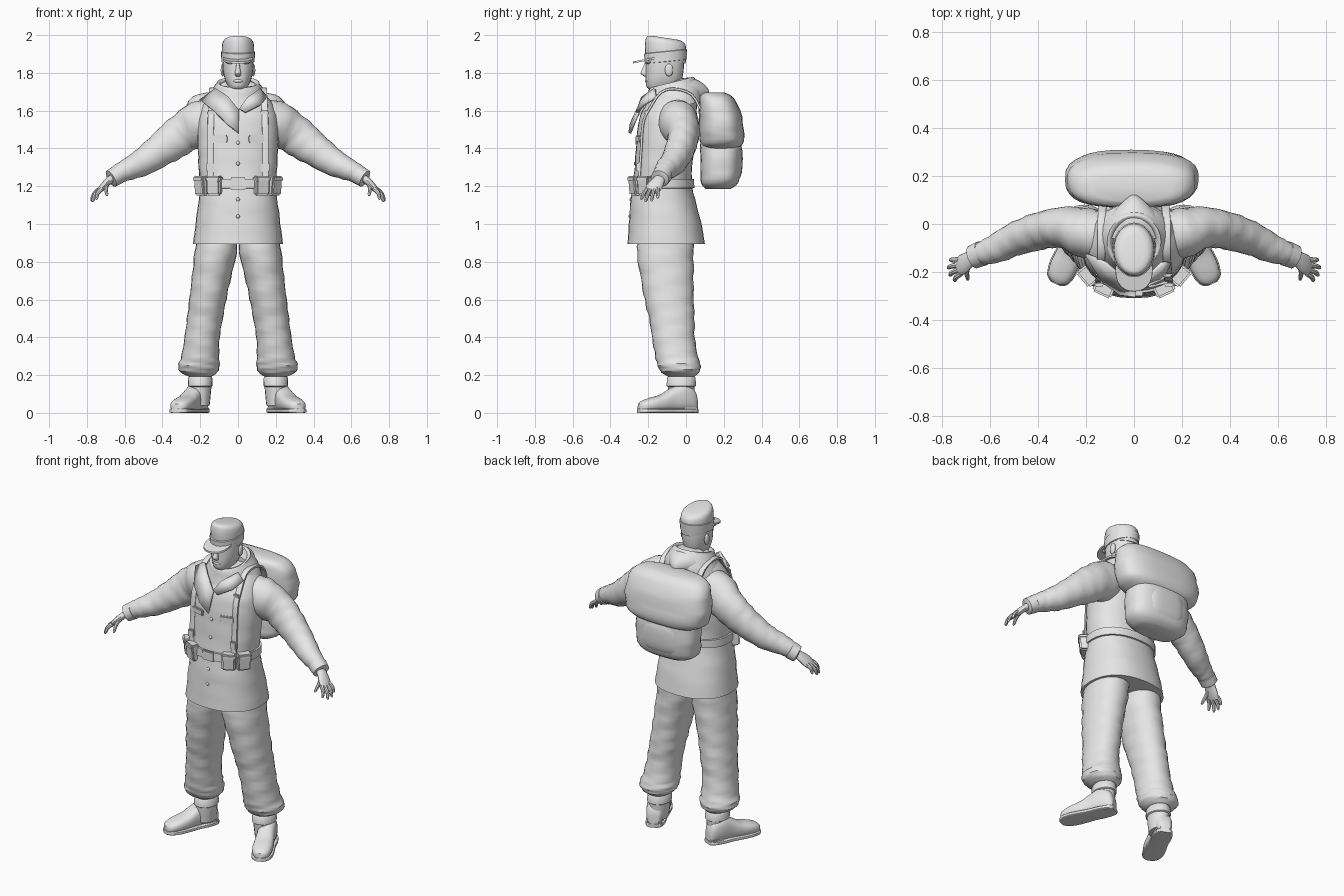
import bpy, bmesh, math
from mathutils import Vector, Matrix
from mathutils.bvhtree import BVHTree

X, Y, Z = Vector((1, 0, 0)), Vector((0, 1, 0)), Vector((0, 0, 1))
grey = bpy.data.materials.new("plain_grey")
grey.diffuse_color = (0.8, 0.8, 0.8, 1)


def finish(name, bm, mirror=False):
    bmesh.ops.recalc_face_normals(bm, faces=bm.faces)
    me = bpy.data.meshes.new(name)
    bm.to_mesh(me)
    bm.free()
    me.materials.append(grey)
    ob = bpy.data.objects.new(name, me)
    bpy.context.collection.objects.link(ob)
    if mirror:
        ob.modifiers.new("mirror", "MIRROR")
    return ob


def spline(rows, k):
    """Smoothly interpolate rows of numbers, k steps per span."""
    out = []
    for i in range(len(rows) - 1):
        a, b, c, d = rows[max(i - 1, 0)], rows[i], rows[i + 1], rows[min(i + 2, len(rows) - 1)]
        for s in range(k):
            t = s / k
            out.append([q + 0.5 * t * (r - p + t * (2 * p - 5 * q + 4 * r - w + t * (3 * (q - r) + w - p)))
                        for p, q, r, w in zip(a, b, c, d)])
    return out + [list(rows[-1])]


def loft(name, rows, axes=(X, Y), side=None, p=2.0, n=24, k=3, fold=0.0, mirror=False):
    """Skin superellipse rings (x, y, z, ru, rv); side makes rings follow the path."""
    rows = spline(rows, k)
    pts = [Vector(r[:3]) for r in rows]
    bm = bmesh.new()
    rings = []
    for i, r in enumerate(rows):
        u, v = axes
        if side:
            t = (pts[min(i + 1, len(pts) - 1)] - pts[max(i - 1, 0)]).normalized()
            u = (side - t * t.dot(side)).normalized()
            v = t.cross(u)
        ring = []
        edge = min(i, len(rows) - 1 - i, 3) / 3
        for j in range(n):
            a = 2 * math.pi * j / n
            c, s = math.cos(a), math.sin(a)
            w = 1 + fold * edge * (math.sin(2 * a + 1.7 * i) + 0.6 * math.sin(3 * a - 2.3 * i))
            c = math.copysign(abs(c) ** (2 / p), c) * r[3] * w
            s = math.copysign(abs(s) ** (2 / p), s) * r[4] * w
            ring.append(bm.verts.new(pts[i] + u * c + v * s))
        rings.append(ring)
    for a, b in zip(rings, rings[1:]):
        for j in range(n):
            bm.faces.new((a[j], a[(j + 1) % n], b[(j + 1) % n], b[j]))
    bm.faces.new(rings[0])
    bm.faces.new(rings[-1])
    return finish(name, bm, mirror)


def box(name, loc, size, yaw=0, taper=1.0, bevel=0.006, mirror=False):
    bm = bmesh.new()
    bmesh.ops.create_cube(bm, size=1)
    for v in bm.verts:
        if v.co.z < 0:
            v.co.y *= taper
    bmesh.ops.transform(bm, verts=bm.verts, matrix=Matrix.Translation(loc) @ Matrix.Rotation(yaw, 4, 'Z')
                        @ Matrix.Diagonal((*size, 1)))
    bmesh.ops.bevel(bm, geom=bm.edges, offset=bevel, segments=2, affect='EDGES')
    return finish(name, bm, mirror)


def ball(name, loc, radii, mirror=False):
    bm = bmesh.new()
    bmesh.ops.create_uvsphere(bm, u_segments=14, v_segments=8, radius=1,
                              matrix=Matrix.Translation(loc) @ Matrix.Diagonal((*radii, 1)))
    return finish(name, bm, mirror)


# Jacket body, flared at the hem
jacket = loft("jacket", [
    (0, -.105, .895, .238, .205), (0, -.11, 1.0, .225, .192), (0, -.12, 1.1, .212, .176),
    (0, -.125, 1.2, .2, .158), (0, -.12, 1.3, .207, .152), (0, -.11, 1.4, .213, .155),
    (0, -.1, 1.5, .215, .157), (0, -.092, 1.58, .205, .148), (0, -.07, 1.65, .175, .128),
    (0, -.06, 1.7, .125, .105), (0, -.07, 1.73, .08, .08)], p=2.3, n=32, fold=.006)
tree = BVHTree.FromPolygons([v.co for v in jacket.data.vertices], [f.vertices for f in jacket.data.polygons])


def chest(x, z, off=0.0, back=False):
    s = 1 if back else -1
    hit = tree.ray_cast(Vector((x, s, z)), Vector((0, -s, 0)))[0]
    return Vector((x, hit.y + s * off, z))


# Sleeves, cuffs
loft("sleeve", [
    (.1, -.05, 1.585, .09, .085), (.19, -.04, 1.535, .105, .122), (.28, -.015, 1.487, .088, .107),
    (.35, -.02, 1.435, .08, .1), (.42, -.037, 1.385, .077, .086), (.5, -.065, 1.33, .069, .074),
    (.57, -.1, 1.295, .061, .061), (.62, -.118, 1.272, .052, .052), (.665, -.135, 1.243, .044, .042)],
    side=Y, k=4, fold=.022, mirror=True)
loft("cuff", [(.632, -.122, 1.264, .044, .043), (.635, -.123, 1.262, .053, .051), (.672, -.138, 1.24, .05, .048),
              (.676, -.14, 1.238, .038, .036)], side=Y, k=1, mirror=True)

# Hands
loft("palm", [(.655, -.135, 1.25, .027, .023), (.685, -.147, 1.228, .034, .02), (.715, -.168, 1.197, .042, .018),
              (.735, -.18, 1.175, .038, .013)], side=Y, mirror=True, n=14)
for nm, root, tip in (("index_finger", (.722, -.207, 1.185), (.752, -.238, 1.13)),
                      ("middle_finger", (.732, -.19, 1.18), (.772, -.215, 1.118)),
                      ("ring_finger", (.734, -.17, 1.18), (.779, -.183, 1.122)),
                      ("little_finger", (.73, -.15, 1.185), (.77, -.15, 1.137)),
                      ("thumb", (.69, -.165, 1.215), (.695, -.235, 1.15))):
    a, b = Vector(root), Vector(tip)
    m = a.lerp(b, .5) + Vector((.006, 0, .006))
    loft(nm, [(*a, .012, .013), (*m, .0105, .011), (*a.lerp(b, .9), .008, .008), (*b, .003, .003)],
         side=Y if nm != "thumb" else X, n=8, mirror=True)

# Trousers gathered over the boots
loft("trouser_leg", [
    (.112, -.1, .96, .105, .14), (.118, -.11, .85, .112, .15), (.14, -.1, .72, .104, .14),
    (.16, -.09, .6, .098, .13), (.175, -.075, .5, .095, .12), (.19, -.067, .4, .093, .113),
    (.2, -.05, .3, .1, .113), (.207, -.036, .25, .11, .114), (.207, -.03, .215, .098, .1),
    (.2, -.025, .192, .06, .07)], k=4, fold=.02, p=2.15, mirror=True)

# Boots with ankle wrap and sole, toes turned outward
loft("boot_shaft", [(.2, -.025, .24, .058, .07), (.2, -.025, .15, .06, .072), (.2, -.022, .04, .05, .065)],
     mirror=True, n=18)
loft("ankle_wrap", [(.2, -.025, .137, .058, .07), (.2, -.025, .143, .066, .079), (.2, -.025, .185, .064, .077),
                    (.2, -.025, .195, .056, .068)], k=1, mirror=True, n=18)
heel, ahead = Vector((.187, .052, 0)), Vector((.42, -.907, 0)).normalized()
across = ahead.cross(Z)
foot = [(0, .028, .07), (.02, .045, .12), (.08, .053, .15), (.14, .051, .125), (.2, .056, .09), (.26, .057, .073),
        (.31, .045, .056), (.33, .02, .04)]
loft("boot_foot", [(*(heel + ahead * s + Z * (h / 2 + .008)), w, h / 2) for s, w, h in foot],
     axes=(across, Z), p=2.6, mirror=True)
loft("boot_sole", [(*(heel + ahead * (s * 1.02 - .003) + Z * .011), w * 1.08, .011) for s, w, h in foot],
     axes=(across, Z), p=6, mirror=True)
box("boot_heel", heel + ahead * .05 + Z * .014, (.095, .085, .028), math.atan2(ahead.x, -ahead.y), mirror=True)

# Head and face
loft("head", [
    (0, -.085, 1.64, .06, .065), (0, -.086, 1.695, .06, .067), (0, -.122, 1.72, .05, .083),
    (0, -.118, 1.76, .068, .095), (0, -.113, 1.81, .079, .1), (0, -.111, 1.87, .082, .101),
    (0, -.11, 1.93, .075, .095)], p=2.15)
loft("nose", [(0, -.207, 1.855, .008, .01), (0, -.217, 1.825, .011, .014), (0, -.221, 1.797, .017, .02),
              (0, -.21, 1.782, .012, .012)], n=10)
ball("ear", (.081, -.09, 1.815), (.011, .022, .034), True)
ball("brow", (.035, -.198, 1.857), (.032, .016, .01), True)
ball("lips", (0, -.207, 1.757), (.026, .01, .009))

# Cap with turned-up band and peak
tilt = Vector((0, 1, -.15))
loft("cap_crown", [(0, -.108, 1.865, .083, .106), (0, -.108, 1.92, .086, .11), (0, -.108, 1.962, .081, .106),
                   (0, -.112, 1.98, .066, .092), (0, -.113, 1.986, .045, .07)], axes=(X, tilt))
loft("cap_band", [(0, -.108, 1.858, .08, .1), (0, -.108, 1.86, .088, .11), (0, -.108, 1.912, .09, .114),
                  (0, -.108, 1.917, .082, .104)], axes=(X, Vector((0, 1, .1))), k=1)
loft("cap_peak", [(0, -.19, 1.868, .078, .092), (0, -.19, 1.878, .077, .091)],
     axes=(X, Vector((0, 1, .2))), p=2.3, k=1)

# Open collar and folded hood behind it
loft("collar", [(0, -.07, 1.61, .185, .165), (0, -.065, 1.67, .158, .152), (0, -.075, 1.735, .12, .127),
                (0, -.077, 1.75, .108, .115), (0, -.08, 1.735, .092, .098), (0, -.082, 1.69, .08, .088)],
     axes=(X, Vector((0, .97, .25))), n=28, fold=.012)
loft("hood", [(0, -.06, 1.685, .135, .08), (0, .02, 1.7, .108, .075), (0, .08, 1.7, .06, .052),
              (0, .115, 1.695, .02, .025), (0, .122, 1.69, .005, .008)], axes=(X, Z))


# Turned lapels, a large one and a small one
def flap(name, corners):
    bm = bmesh.new()
    bm.faces.new([bm.verts.new(c) for c in corners])
    bmesh.ops.triangulate(bm, faces=bm.faces)
    ob = finish(name, bm)
    mod = ob.modifiers.new("thickness", "SOLIDIFY")
    mod.thickness, mod.offset = .016, 0


flap("large_lapel", [(-.2, -.125, 1.655), (-.115, -.165, 1.715), (-.05, -.225, 1.67), (.005, -.25, 1.6),
                     (.005, -.298, 1.48), (-.06, -.29, 1.53), (-.13, -.24, 1.6)])
flap("small_lapel", [(.115, -.165, 1.715), (.05, -.23, 1.67), (.008, -.25, 1.61), (.04, -.26, 1.59),
                     (.12, -.225, 1.63), (.15, -.16, 1.67)])

# Belt, buckle, ammunition pouches
loft("belt", [(0, -.124, 1.188, .195, .152), (0, -.124, 1.19, .21, .168), (0, -.123, 1.238, .21, .166),
              (0, -.123, 1.24, .195, .15)], p=2.3, n=32, k=1)
box("buckle", (0, -.292, 1.214), (.085, .016, .062))
for i, (x, y, yaw) in enumerate(((.122, -.262, 25), (.187, -.212, 50))):
    yaw = math.radians(yaw)
    box(f"pouch_{i + 1}", (x, y, 1.2), (.078, .068, .1), yaw, .75, .008, True)
    box(f"pouch_flap_{i + 1}", (x, y, 1.238), (.084, .075, .03), yaw, 1, .008, True)

# Shoulder straps with buckles, running over to the pack
front = [chest(.145 - .03 * max(0, z - 1.5), z, .006) for z in (1.24, 1.32, 1.4, 1.48, 1.55, 1.61)]
over = [Vector((.137, -.135, 1.695)), Vector((.137, -.06, 1.715)), Vector((.135, .03, 1.685)),
        Vector((.13, .08, 1.6))]
loft("shoulder_strap", [(*q, .017, .007) for q in front + over], side=X, p=5, n=12, mirror=True)
box("strap_buckle", chest(.145, 1.3, .012), (.044, .022, .05), mirror=True)
box("strap_loop", chest(.14, 1.59, .01), (.042, .018, .025), mirror=True)

# Front buttons and chest pocket flaps
for i, z in enumerate((1.04, 1.13, 1.32, 1.43)):
    ball(f"button_{i + 1}", chest(0, z), (.01, .006, .01))
box("pocket_flap", chest(.1, 1.45, -.001), (.09, .018, .04), math.radians(14), mirror=True)

# Rucksack: wide upper bag, narrower lower bag, pockets and top roll
loft("rucksack_upper", [
    (-.01, .15, 1.695, .16, .055), (-.01, .16, 1.672, .235, .088), (-.01, .178, 1.6, .27, .11),
    (-.01, .188, 1.5, .275, .118), (-.01, .19, 1.43, .25, .115), (-.01, .185, 1.395, .18, .085)],
    p=2.7, n=32, fold=.012)
loft("rucksack_lower", [
    (-.01, .18, 1.48, .18, .1), (-.01, .185, 1.4, .195, .11), (-.01, .185, 1.3, .2, .108),
    (-.01, .178, 1.22, .185, .1), (-.01, .17, 1.185, .13, .065)], p=2.7, n=32, fold=.012)
loft("rucksack_pocket", [(-.01, .24, 1.43, .11, .045), (-.01, .25, 1.38, .125, .05), (-.01, .245, 1.27, .13, .05),
                         (-.01, .23, 1.22, .1, .04)], p=3)

# Smooth shading with sharp edges kept
for ob in bpy.data.objects:
    ob.select_set(True)
bpy.context.view_layer.objects.active = jacket
bpy.ops.object.shade_smooth_by_angle(angle=math.radians(40))
